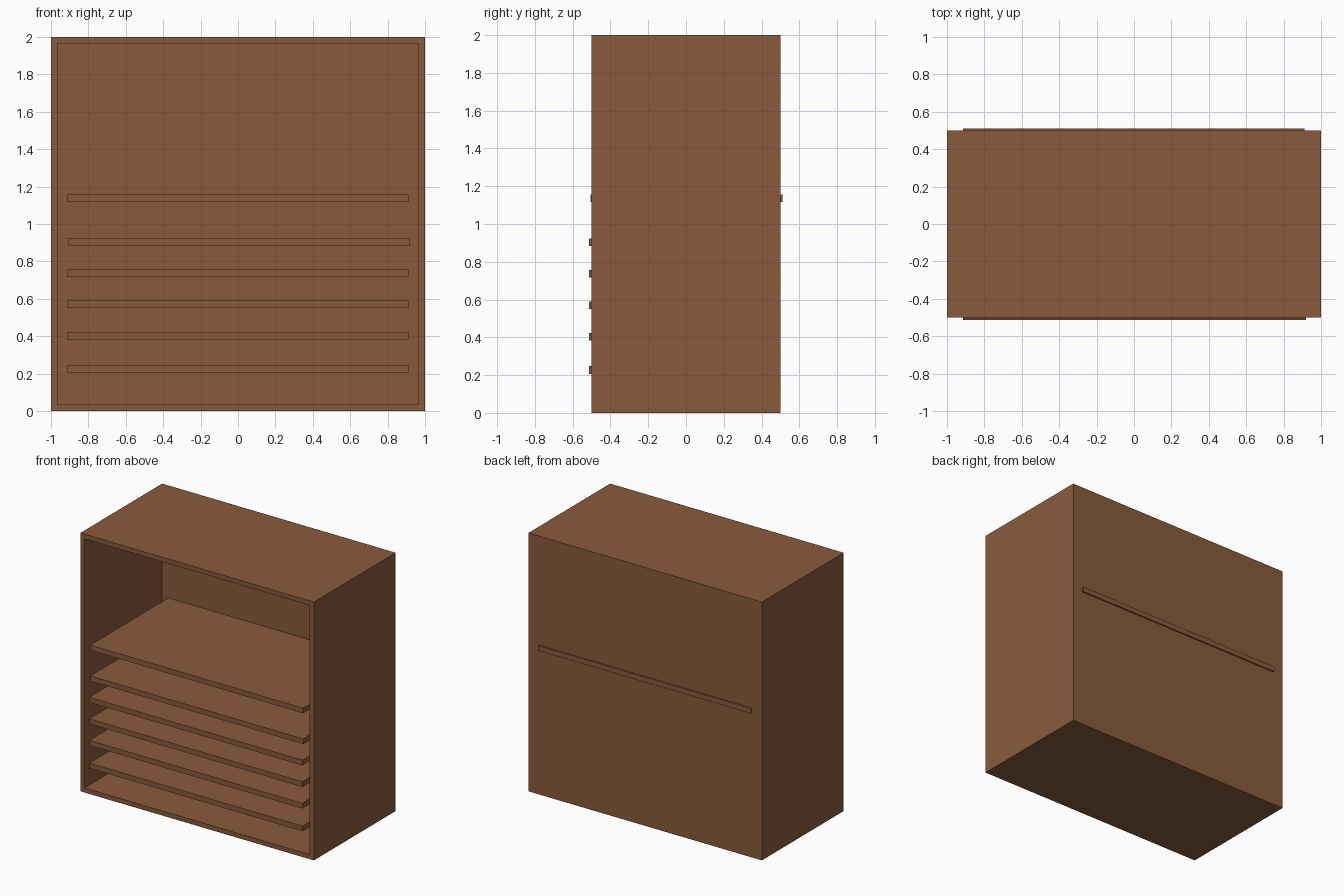
import bpy
import bmesh

if "Cube" in bpy.data.objects:
    bpy.data.objects.remove(bpy.data.objects["Cube"])

wood = bpy.data.materials.new("brown wood")
wood.diffuse_color = (0.25, 0.105, 0.044, 1)
wood.use_nodes = True
wood.node_tree.nodes["Principled BSDF"].inputs["Base Color"].default_value = wood.diffuse_color


def box(name, x0, x1, y0, y1, z0, z1):
    """Axis-aligned box from its limits."""
    bpy.ops.mesh.primitive_cube_add(
        size=1, location=((x0 + x1) / 2, (y0 + y1) / 2, (z0 + z1) / 2))
    ob = bpy.context.object
    ob.name = name
    ob.scale = (x1 - x0, y1 - y0, z1 - z0)
    bpy.ops.object.transform_apply(location=False, rotation=False, scale=True)
    ob.data.materials.append(wood)
    return ob


# Cabinet: a block whose front is inset to a rim and pushed back to the rear panel
cabinet = box("cabinet", -1, 1, -0.5, 0.5, 0, 2)
bm = bmesh.new()
bm.from_mesh(cabinet.data)
bm.normal_update()
front = next(f for f in bm.faces if f.normal.y < -0.9)
bmesh.ops.inset_region(bm, faces=[front], thickness=0.05)
cavity = bmesh.ops.extrude_discrete_faces(bm, faces=[front])["faces"][0]
bmesh.ops.translate(bm, verts=cavity.verts, vec=(0, 0.95, 0))
bmesh.ops.recalc_face_normals(bm, faces=bm.faces)
bm.to_mesh(cabinet.data)
bm.free()

# Lower shelves, slightly proud of the front rim
for i, (z, shift) in enumerate([(0.227, 0), (0.403, 0), (0.57, 0),
                                (0.737, 0), (0.904, 0.008)]):
    box(f"shelf_{i + 1}", -0.913 + shift, 0.911 + shift,
        -0.514, 0.495, z - 0.02, z + 0.02)

# Top shelf, set further back so its edge shows through the rear panel
box("top_shelf", -0.913, 0.911, -0.505, 0.51, 1.117, 1.157)
